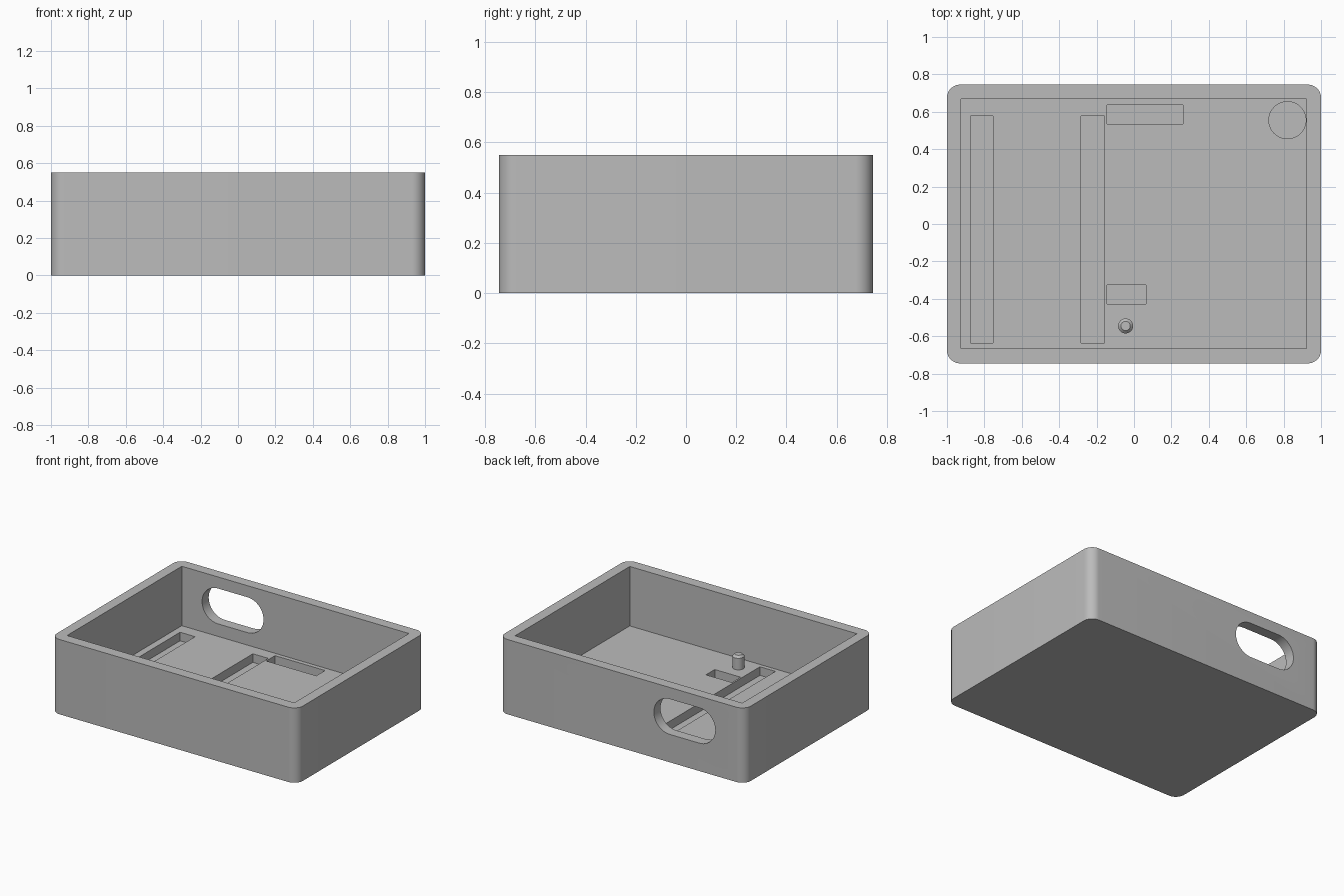
import bpy
import bmesh
from math import cos, sin, pi

cube = bpy.data.objects.get("Cube")
if cube:
    bpy.data.objects.remove(cube, do_unlink=True)

HALF_X, HALF_Y, HEIGHT = 1.0, 0.745, 0.55
FLOOR, RECESS = 0.113, 0.05

grey = bpy.data.materials.new("plain grey")
grey.use_nodes = True
grey.diffuse_color = (0.5, 0.5, 0.5, 1)
grey.node_tree.nodes["Principled BSDF"].inputs["Base Color"].default_value = (0.5, 0.5, 0.5, 1)


def rounded(x0, x1, y0, y1, r, steps=12):
    """Outline of a rectangle with round corners, counter-clockwise."""
    corners = [(x1 - r, y1 - r), (x0 + r, y1 - r), (x0 + r, y0 + r), (x1 - r, y0 + r)]
    return [(cx + r * cos((q + s / steps) * pi / 2), cy + r * sin((q + s / steps) * pi / 2))
            for q, (cx, cy) in enumerate(corners) for s in range(steps + 1)]


def rect(x0, x1, y0, y1):
    return [(x0, y0), (x1, y0), (x1, y1), (x0, y1)]


def circle(cx, cy, r, n=48):
    return [(cx + r * cos(2 * pi * i / n), cy + r * sin(2 * pi * i / n)) for i in range(n)]


def prism(name, outline, low, high, upright=False):
    """Extrude an outline along z, or along y when upright."""
    bm = bmesh.new()
    place = (lambda a, b, h: (a, h, b)) if upright else (lambda a, b, h: (a, b, h))
    base = bm.faces.new([bm.verts.new(place(a, b, low)) for a, b in outline])
    top = bmesh.ops.extrude_face_region(bm, geom=[base])["geom"]
    shift = place(0, 0, high - low)
    bmesh.ops.translate(bm, vec=shift, verts=[v for v in top if isinstance(v, bmesh.types.BMVert)])
    bmesh.ops.remove_doubles(bm, verts=bm.verts, dist=1e-5)
    bmesh.ops.recalc_face_normals(bm, faces=bm.faces)
    mesh = bpy.data.meshes.new(name)
    bm.to_mesh(mesh)
    bm.free()
    mesh.materials.append(grey)
    obj = bpy.data.objects.new(name, mesh)
    bpy.context.collection.objects.link(obj)
    return obj


def activate(obj):
    bpy.ops.object.select_all(action="DESELECT")
    obj.select_set(True)
    bpy.context.view_layer.objects.active = obj


# Open tray body
tray = prism("tray", rounded(-HALF_X, HALF_X, -HALF_Y, HALF_Y, 0.07), 0, HEIGHT)

# Inner cavity, floor recesses and the oblong opening in the back wall
above = FLOOR + 0.1
cutters = [
    prism("cavity", rect(-0.925, 0.923, -0.665, 0.668), FLOOR, HEIGHT + 0.2),
    prism("outer_slot", rect(-0.875, -0.753, -0.635, 0.577), RECESS, above),
    prism("middle_slot", rect(-0.283, -0.157, -0.635, 0.577), RECESS, above),
    prism("back_pocket", rect(-0.145, 0.262, 0.535, 0.637), RECESS, above),
    prism("front_pocket", rect(-0.145, 0.065, -0.427, -0.325), RECESS, above),
    prism("round_recess", circle(0.82, 0.555, 0.099), RECESS, above),
    prism("back_opening", rounded(-0.76, -0.26, 0.205, 0.465, 0.13), 0.6, 0.9, upright=True),
]
activate(tray)
for cutter in cutters:
    cutter.hide_render = True
    mod = tray.modifiers.new(cutter.name, "BOOLEAN")
    mod.operation = "DIFFERENCE"
    mod.solver = "EXACT"
    mod.object = cutter
    bpy.ops.object.modifier_apply(modifier=mod.name)
    bpy.data.objects.remove(cutter, do_unlink=True)
bpy.ops.object.shade_smooth_by_angle()

# Locating peg with a chamfered tip
peg = prism("peg", circle(-0.045, -0.545, 0.04, 32), FLOOR - 0.01, FLOOR + 0.1)
bm = bmesh.new()
bm.from_mesh(peg.data)
tip = [e for e in bm.edges if all(v.co.z > FLOOR + 0.05 for v in e.verts)]
bmesh.ops.bevel(bm, geom=tip, offset=0.015, segments=1, affect="EDGES")
bm.to_mesh(peg.data)
bm.free()
activate(peg)
bpy.ops.object.shade_smooth_by_angle()
